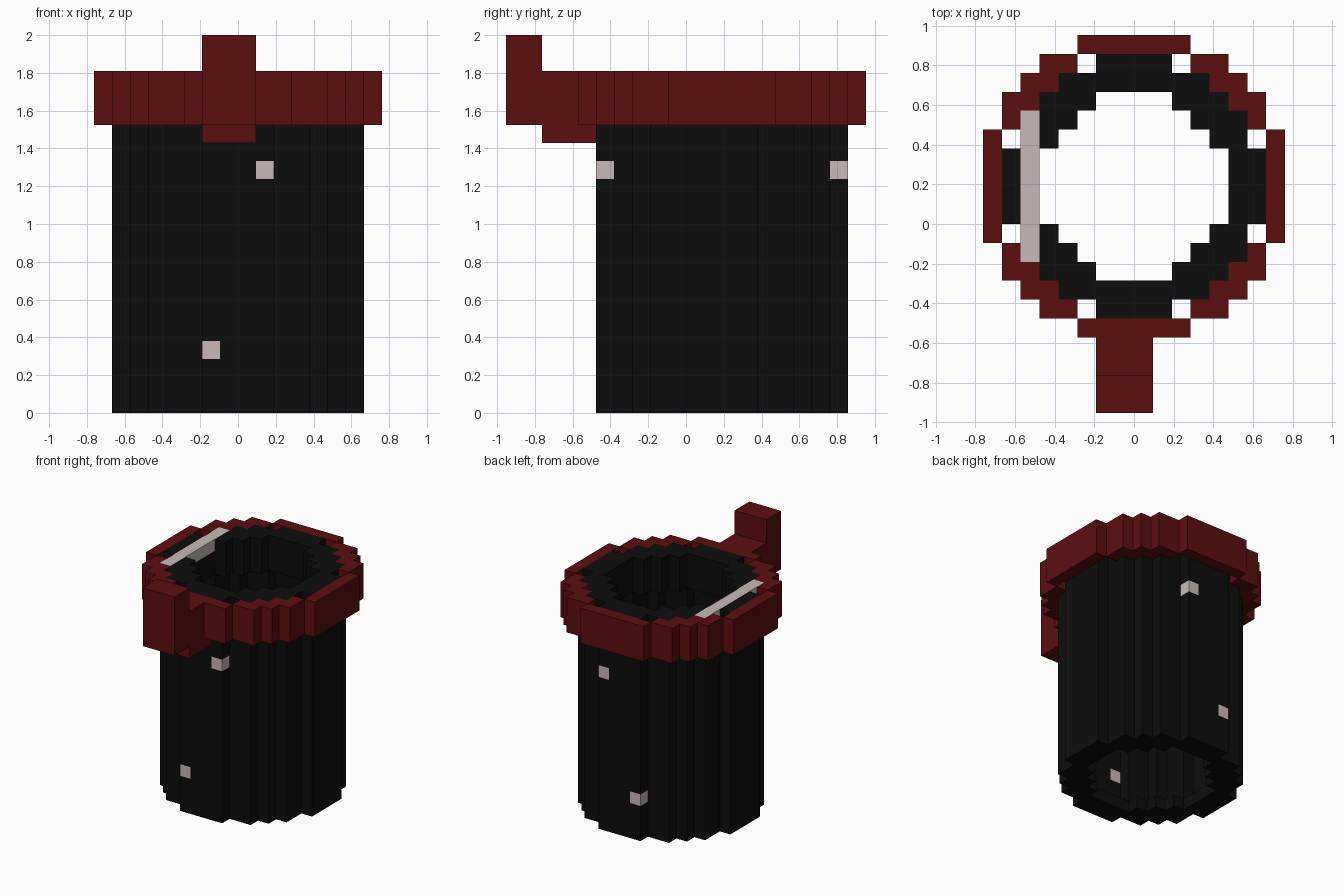
import bpy, bmesh, math

if "Cube" in bpy.data.objects:
    bpy.data.objects.remove(bpy.data.objects["Cube"])

V = 2 / 21          # one block
CY = 2              # ring centre in blocks along y


def material(name, rgb):
    m = bpy.data.materials.new(name)
    m.diffuse_color = (*rgb, 1)
    m.use_nodes = True
    m.node_tree.nodes["Principled BSDF"].inputs["Base Color"].default_value = m.diffuse_color
    return m


black = material("black", (0.004, 0.004, 0.004))
red = material("dark red", (0.107, 0.0045, 0.0045))
pale = material("pale pink", (0.58, 0.485, 0.485))


def ring(r_in, r_out, z0, z1):
    """Blocks whose centre lies between two radii."""
    return {(x, y, z) for x in range(-9, 9) for y in range(-8, 12)
            if r_in < math.hypot(x + 0.5, y + 0.5 - CY) < r_out
            for z in range(z0, z1)}


def box(x0, x1, y0, y1, z0, z1):
    return {(x, y, z) for x in range(x0, x1)
            for y in range(y0, y1) for z in range(z0, z1)}


# pale strip in the rim and four studs through the wall
strip = box(-6, -5, -2, 6, 18, 19)
studs = {(x, y, z) for x, z in ((1, 13), (-2, 3)) for y in (-5, 8)}

# thin wall, thicker at the foot and at the rim
body = ring(5.9, 6.8, 0, 19) | ring(4.8, 6.8, 0, 1) | ring(4.8, 6.8, 16, 19)
body -= strip | studs

# red collar and the front arm with raised tip and bracket below
collar = ring(7.0, 8.0, 16, 19)
arm = (box(-2, 1, -10, -6, 16, 19) | box(-2, 1, -10, -8, 19, 21)
       | box(-2, 1, -8, -5, 15, 16)) - collar

parts = [("body", body, black), ("collar", collar, red), ("front_arm", arm, red),
         ("rim_strip", strip, pale), ("wall_studs", studs, pale)]
solid = set().union(*(cells for _, cells, _ in parts))


def build(name, cells, mat):
    """Make the outward block faces that no other block covers."""
    bm = bmesh.new()
    verts = {}

    def vert(p):
        if p not in verts:
            verts[p] = bm.verts.new([c * V for c in p])
        return verts[p]

    for c in sorted(cells):
        for axis in range(3):
            for side in (0, 1):
                n = list(c)
                n[axis] += 2 * side - 1
                if tuple(n) in solid:
                    continue
                quad = []
                for a, b in ((0, 0), (1, 0), (1, 1), (0, 1)):
                    p = list(c)
                    p[axis] += side
                    p[(axis + 1) % 3] += a
                    p[(axis + 2) % 3] += b
                    quad.append(vert(tuple(p)))
                bm.faces.new(quad if side else quad[::-1])
    mesh = bpy.data.meshes.new(name)
    bm.to_mesh(mesh)
    bm.free()
    mesh.materials.append(mat)
    bpy.context.collection.objects.link(bpy.data.objects.new(name, mesh))


for part in parts:
    build(*part)
